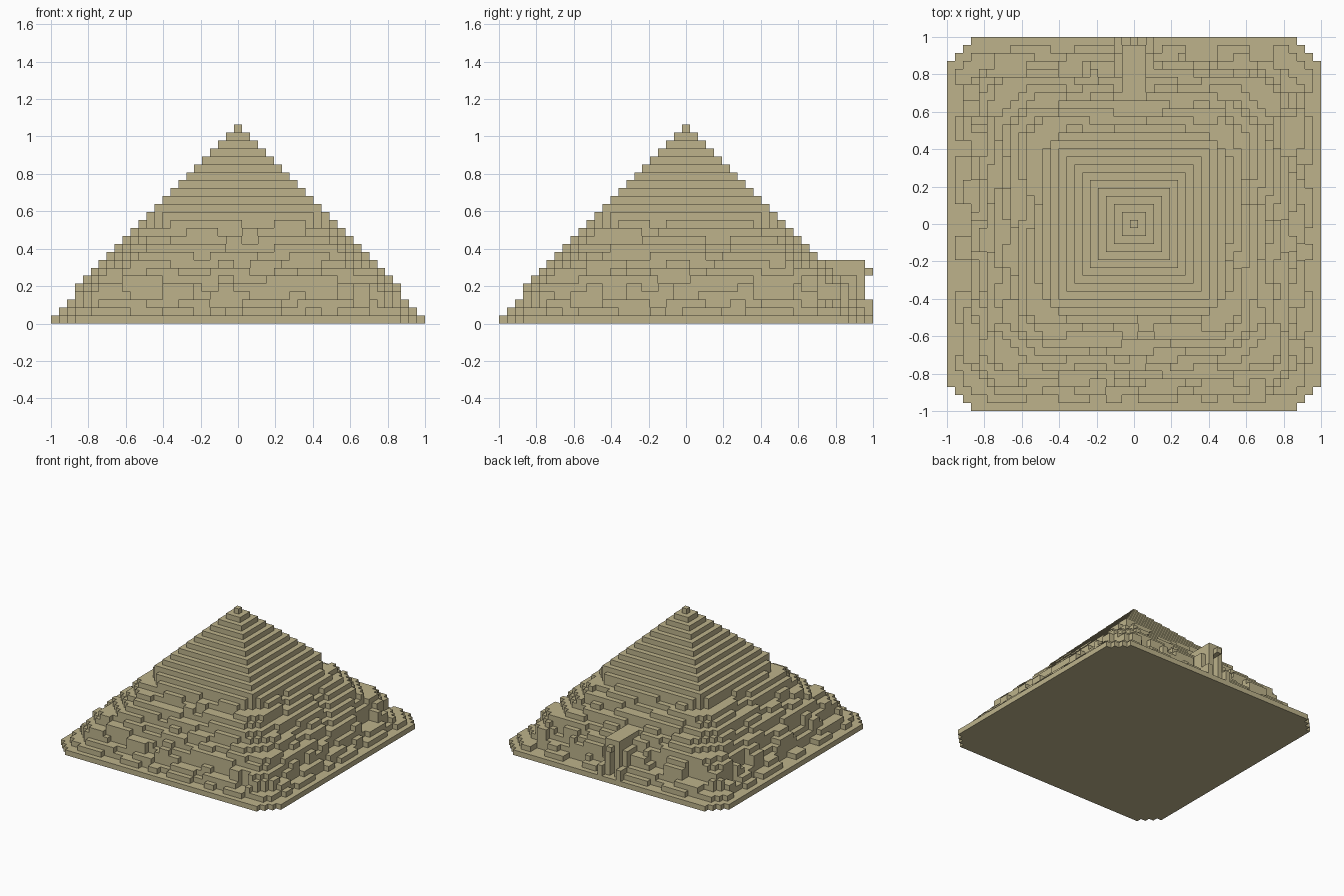
import bpy
import bmesh
import random
from mathutils import Vector

random.seed(11)

cube = bpy.data.objects.get("Cube")
if cube:
    bpy.data.objects.remove(cube, do_unlink=True)

WIDE = 47              # blocks along the base
LAYERS = 25
WORN = 13              # courses below this one are weathered
UNIT = 2 / WIDE

stone = bpy.data.materials.new("sandstone")
stone.use_nodes = True
colour = (0.51, 0.45, 0.26, 1)
stone.diffuse_color = colour
stone.node_tree.nodes["Principled BSDF"].inputs["Base Color"].default_value = colour


def half_width(k):
    """Half size of a course in blocks; the lowest ones are pulled in by one."""
    return 23 - k if k < 4 else 24 - k


def cut_runs(k, half):
    """Depth of the missing stone at each place along one side."""
    depths = {}
    t = -half
    cut = random.random() < 0.5
    while t <= half:
        longest = 5 + k if not cut else 4 + k // 3
        run = random.randint(2, longest)
        depth = random.choice((1, 1, 1, 2 if k < 5 else 1)) if cut else 0
        for i in range(run):
            depths[t + i] = depth
        t += run
        cut = not cut
    return depths


# Solid courses, with random runs of outer stones missing lower down
pyramid = set()
for k in range(LAYERS):
    h = half_width(k)
    sides = [cut_runs(k, h) for _ in range(4)]
    chip = random.randint(2, 4) if k else 3
    for x in range(-h, h + 1):
        for y in range(-h, h + 1):
            if k < WORN:
                if abs(x) + abs(y) > 2 * h - chip:
                    continue
                if k and (h - x < sides[0][y] or h + x < sides[1][y]
                          or h - y < sides[2][x] or h + y < sides[3][x]):
                    continue
            # every stone rests on one below
            if k == 0 or (x, y, k - 1) in pyramid:
                pyramid.add((x, y, k))


def block(x0, x1, y0, y1, z0, z1):
    return {(x, y, z) for x in range(x0, x1 + 1)
            for y in range(y0, y1 + 1) for z in range(z0, z1 + 1)}


# Entrance at the back: walls, roof, lintel stone, low posts and a doorway
porch = block(-1, 1, 16, 22, 1, 7) | block(-2, 2, 16, 21, 1, 5)
porch |= block(0, 0, 23, 23, 6, 6)
for s in (-2, 2):
    porch |= block(s, s, 22, 23, 1, 2)
doorway = block(0, 0, 20, 23, 1, 5)
porch -= doorway
pyramid -= doorway | porch


def build(name, cells, solid):
    """Mesh only the block faces that are open to the air."""
    bm = bmesh.new()
    verts = {}

    def vert(p):
        key = tuple(p)
        if key not in verts:
            x, y, z = p
            verts[key] = bm.verts.new(((x - 0.5) * UNIT, (y - 0.5) * UNIT, z * UNIT))
        return verts[key]

    axes = [Vector(a) for a in ((1, 0, 0), (0, 1, 0), (0, 0, 1))]
    for cell in sorted(cells):
        c = Vector(cell)
        for i in range(3):
            u, v = axes[(i + 1) % 3], axes[(i + 2) % 3]
            for side in (0, 1):
                step = axes[i] * (1 if side else -1)
                if tuple(int(n) for n in c + step) in solid:
                    continue
                o = c + axes[i] * side
                ring = [o, o + u, o + u + v, o + v]
                if not side:
                    ring.reverse()
                bm.faces.new([vert(p) for p in ring])
    # merge flat neighbouring faces
    bmesh.ops.dissolve_limit(bm, angle_limit=0.01, verts=bm.verts, edges=bm.edges)
    mesh = bpy.data.meshes.new(name)
    bm.to_mesh(mesh)
    bm.free()
    mesh.materials.append(stone)
    obj = bpy.data.objects.new(name, mesh)
    bpy.context.collection.objects.link(obj)


everything = pyramid | porch
build("stepped_pyramid", pyramid, everything)
build("entrance_porch", porch, everything)
